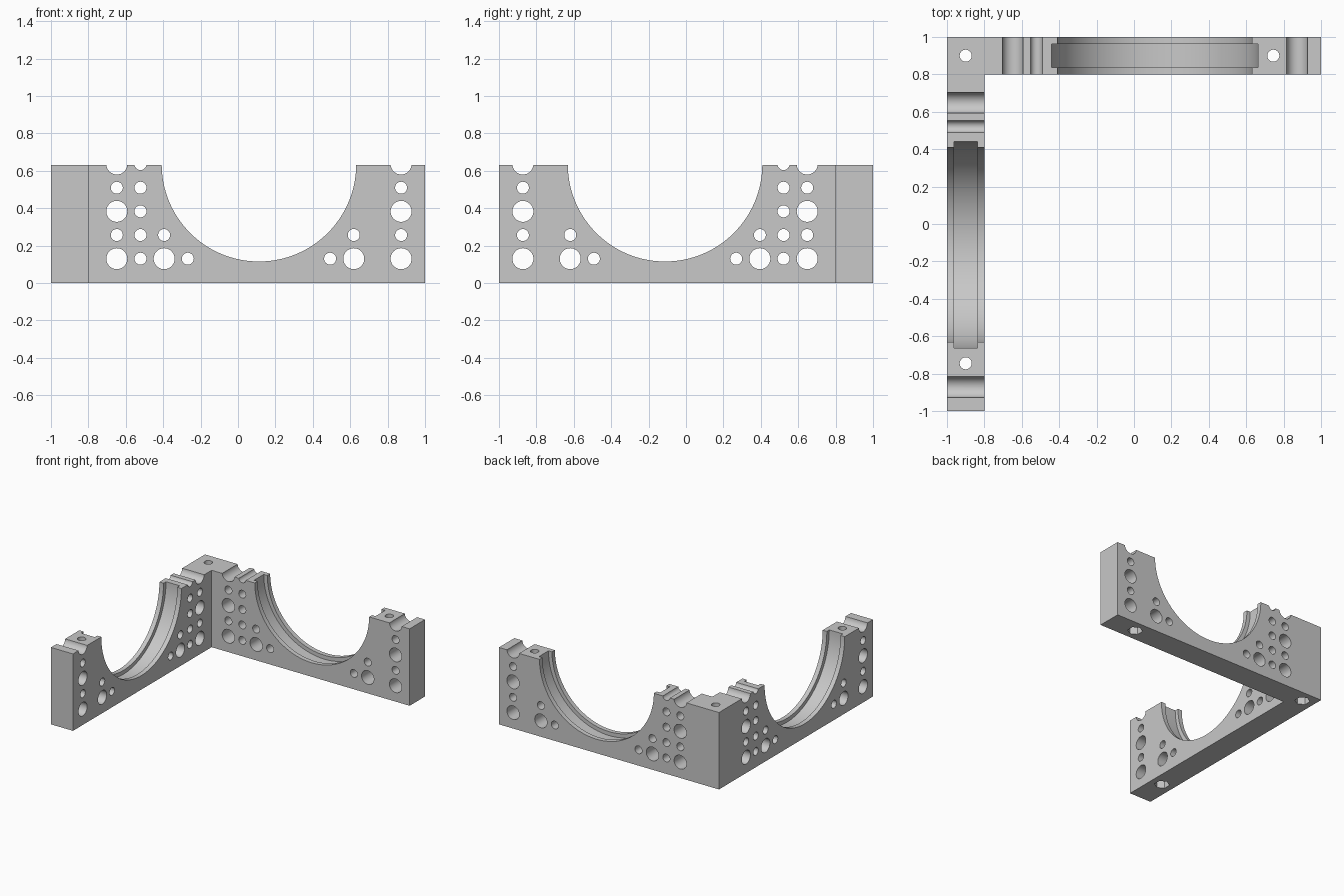
import bpy
import bmesh
from math import pi, radians
from mathutils import Matrix, Vector

if "Cube" in bpy.data.objects:
    bpy.data.objects.remove(bpy.data.objects["Cube"])

HEIGHT = 0.632
ARM = 0.2           # arm thickness
MID = 1 - ARM / 2   # distance of arm centre line from the origin
STEP = 0.1265       # hole pitch
BIG, SMALL = 0.056, 0.032

grey = bpy.data.materials.new("matte grey")
grey.use_nodes = True
grey.diffuse_color = (0.58, 0.58, 0.58, 1)
grey.node_tree.nodes["Principled BSDF"].inputs["Base Color"].default_value = grey.diffuse_color


def cylinder(bm, centre, radius, depth, axis, sides=48):
    turn = {"X": Matrix.Rotation(pi / 2, 4, "Y"),
            "Y": Matrix.Rotation(pi / 2, 4, "X"),
            "Z": Matrix.Identity(4)}[axis]
    bmesh.ops.create_cone(bm, cap_ends=True, segments=sides, radius1=radius, radius2=radius,
                          depth=depth, matrix=Matrix.Translation(centre) @ turn)


def cross_cut(bm, along, z, radius, depth, sides=48):
    """Same sideways cut through both arms, mirrored about the corner diagonal."""
    cylinder(bm, Vector((along, MID, z)), radius, depth, "Y", sides)
    cylinder(bm, Vector((-MID, -along, z)), radius, depth, "X", sides)


def make_object(name, bm):
    mesh = bpy.data.meshes.new(name)
    bm.to_mesh(mesh)
    bm.free()
    obj = bpy.data.objects.new(name, mesh)
    bpy.context.collection.objects.link(obj)
    return obj


# L-shaped body: extruded corner outline
bm = bmesh.new()
inner = 1 - ARM
outline = [(-1, -1), (-inner, -1), (-inner, inner), (1, inner), (1, 1), (-1, 1)]
base = bm.faces.new([bm.verts.new((x, y, 0)) for x, y in outline])
top = bmesh.ops.extrude_face_region(bm, geom=[base])["geom"]
bmesh.ops.translate(bm, vec=(0, 0, HEIGHT), verts=[v for v in top if isinstance(v, bmesh.types.BMVert)])
bmesh.ops.recalc_face_normals(bm, faces=bm.faces)
body = make_object("corner_frame", bm)
body.data.materials.append(grey)

# Large half-round openings and the wider groove inside them
arches = bmesh.new()
cross_cut(arches, 0.112, 0.635, 0.52, 0.3, 128)
grooves = bmesh.new()
cross_cut(grooves, 0.112, 0.635, 0.552, 0.125, 128)

# Hole columns: position along the arm, radius for each row from the bottom
B, S = BIG, SMALL
columns = [(-0.648, (B, S, B, S, B)), (-0.5215, (S, S, S, S, S)), (-0.395, (B, S)),
           (-0.2685, (S,)), (0.4925, (S,)), (0.619, (B, S)), (0.872, (B, S, B, S, B))]
holes = bmesh.new()
for along, radii in columns:
    for row, radius in enumerate(radii):
        cross_cut(holes, along, 0.13 + row * STEP, radius, 0.3)

# Vertical bolt holes with hexagonal nut pockets underneath
bolts, nuts = bmesh.new(), bmesh.new()
for x, y in ((-MID, MID), (0.745, MID), (-MID, -0.745)):
    cylinder(bolts, Vector((x, y, HEIGHT / 2)), SMALL, 1, "Z")
    cylinder(nuts, Vector((x, y, 0)), 0.058, 0.12, "Z", 6)

# Cut everything out of the body
cutters = []
for name, bm in (("arch_cutter", arches), ("groove_cutter", grooves), ("hole_cutter", holes),
                 ("bolt_cutter", bolts), ("nut_cutter", nuts)):
    cutter = make_object(name, bm)
    cutter.hide_render = True
    cutters.append(cutter)
    mod = body.modifiers.new(name, "BOOLEAN")
    mod.operation, mod.solver, mod.object = "DIFFERENCE", "EXACT", cutter

bpy.ops.object.select_all(action="DESELECT")
body.select_set(True)
bpy.context.view_layer.objects.active = body
for mod in list(body.modifiers):
    bpy.ops.object.modifier_apply(modifier=mod.name)
for cutter in cutters:
    bpy.data.objects.remove(cutter)
bpy.ops.object.shade_smooth_by_angle(angle=radians(30))
